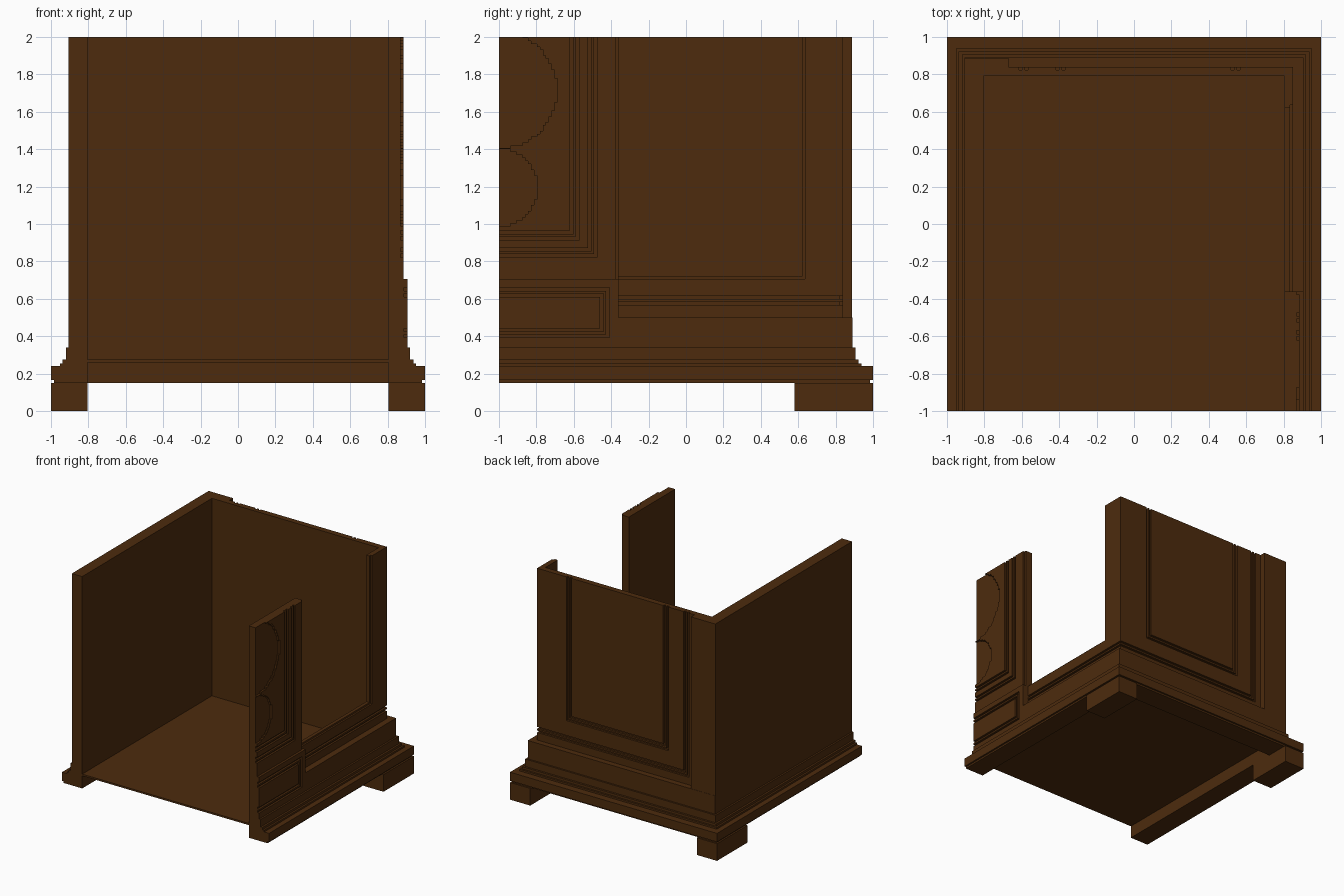
import bpy, bmesh, math

if "Cube" in bpy.data.objects:
    bpy.data.objects.remove(bpy.data.objects["Cube"])

wood = bpy.data.materials.new("dark brown wood")
wood.diffuse_color = (0.074, 0.0242, 0.004, 1)
wood.use_nodes = True
wood.node_tree.nodes["Principled BSDF"].inputs["Base Color"].default_value = wood.diffuse_color


def make(name, bm):
    bmesh.ops.recalc_face_normals(bm, faces=bm.faces)
    me = bpy.data.meshes.new(name)
    bm.to_mesh(me)
    bm.free()
    me.materials.append(wood)
    ob = bpy.data.objects.new(name, me)
    bpy.context.scene.collection.objects.link(ob)
    return ob


def loft(name, rings):
    """Join equal closed rings of points and cap both ends."""
    bm = bmesh.new()
    vs = [[bm.verts.new(p) for p in r] for r in rings]
    n = len(vs[0])
    for a, b in zip(vs, vs[1:]):
        for i in range(n):
            j = (i + 1) % n
            bm.faces.new((a[i], a[j], b[j], b[i]))
    bm.faces.new(vs[0])
    bm.faces.new(vs[-1])
    return make(name, bm)


def prism(name, pts, axis, lo, hi):
    """Extrude a flat outline along an axis."""
    place = {'x': lambda a, b, t: (t, a, b),
             'y': lambda a, b, t: (a, t, b),
             'z': lambda a, b, t: (a, b, t)}[axis]
    return loft(name, [[place(a, b, t) for a, b in pts] for t in (lo, hi)])


def rect(a0, a1, b0, b1):
    return [(a0, b0), (a1, b0), (a1, b1), (a0, b1)]


def cut(cutter, *targets):
    cutter.hide_render = True
    cutter.display_type = 'WIRE'
    for t in targets:
        m = t.modifiers.new(cutter.name, 'BOOLEAN')
        m.operation = 'DIFFERENCE'
        m.solver = 'EXACT'
        m.object = cutter


W = 0.017  # groove width and depth


def u_outline(a0, a1, b0):
    return [(a0, b0), (a1, b0), (a1, 2.1), (a1 - W, 2.1), (a1 - W, b0 + W),
            (a0 + W, b0 + W), (a0 + W, 2.1), (a0, 2.1)]


def c_outline(y1, z0, z1):
    return [(-1.1, z0), (y1, z0), (y1, z1), (-1.1, z1), (-1.1, z1 - W),
            (y1 - W, z1 - W), (y1 - W, z0 + W), (-1.1, z0 + W)]


# Stepped plinth moulding swept round left, back and right sides
profile = [(.805, .15), (.985, .15), (.985, .165), (1, .165), (1, .24),
           (.953, .24), (.953, .255), (.937, .255), (.937, .275),
           (.92, .275), (.92, .34), (.905, .34), (.905, .5), (.805, .5)]
back = lambda d: d if d > .96 else d - .015
plinth = loft("plinth_moulding", [
    [(-d, -1, z) for d, z in profile],
    [(-d, back(d), z) for d, z in profile],
    [(d, back(d), z) for d, z in profile],
    [(d, -1, z) for d, z in profile]])

# Feet at the back corners
for side, label in ((-1, "left"), (1, "right")):
    x0, x1 = sorted((side * .805, side * 1.0))
    prism("foot_" + label, rect(x0, x1, .58, 1), 'z', 0, .15)

# Thin floor
prism("floor", rect(-.805, .805, -1, .79), 'z', .26, .275)

# Left and back walls, with the back recessed
shell = prism("left_and_back_wall", [
    (-.905, -1), (-.905, .888), (-.67, .888), (-.67, .84), (.85, .84),
    (.85, .637), (.835, .637), (.835, .62), (.805, .62), (.805, .79),
    (-.805, .79), (-.805, -1)], 'z', .5, 2)

# Apron below the side opening, with a rebated edge
apron = prism("opening_apron", [
    (.805, .5), (.85, .5), (.85, .705), (.835, .705), (.835, .72),
    (.805, .72)], 'y', -.36, .637)

# Front right pier
pier_base = prism("pier_base", rect(-1, -.36, .5, .705), 'x', .805, .905)
pier = prism("pier_panel", [
    (.805, -1), (.885, -1), (.885, -.378), (.87, -.378), (.87, -.36),
    (.805, -.36)], 'z', .705, 2)

# Double grooves: outer line round the back and side, inner back frame
for i in range(2):
    s = i * .032
    cut(prism("cutter_back_outer", u_outline(-.615 + s, 1.5, .566 + s),
              'y', .84 - W, 1.0), shell)
    cut(prism("cutter_side_line", rect(-.5, .83, .566 + s, .566 + s + W),
              'x', .85 - W, .95), shell, apron)
    cut(prism("cutter_back_inner", u_outline(-.417 + s, .567 - s, .745 + s),
              'y', .84 - W, 1.0), shell)
    # pier panel frames
    for y1, z0 in ((-.476, .822), (-.57, .915)):
        cut(prism("cutter_pier_frame", u_outline(-3, y1 - s, z0 + s),
                  'x', .885 - W, 1.0), pier)
    # small lower panel frame
    cut(prism("cutter_lower_frame", c_outline(-.41 - s, .392 + s, .66 - s),
              'x', .905 - W, .96), plinth, pier_base)

# Stepped round recesses in the pier panel
for zc, r in ((1.715, .31), (1.195, .205)):
    rows = round(2 * r * 64)
    h = 2 * r / rows
    pts = [(-1.1, zc - r)]
    for k in range(rows):
        z = zc - r + k * h
        y = -1 + round(math.sqrt(max(0, r * r - (z + h / 2 - zc) ** 2)) * 64) / 64
        pts += [(y, z), (y, z + h)]
    pts.append((-1.1, zc + r))
    # drop repeated points on straight runs
    clean = [p for i, p in enumerate(pts) if not (
        0 < i < len(pts) - 1 and abs(pts[i - 1][0] - p[0]) < 1e-6
        and abs(pts[i + 1][0] - p[0]) < 1e-6)]
    out = []
    for p in clean:
        if not out or abs(out[-1][0] - p[0]) + abs(out[-1][1] - p[1]) > 1e-6:
            out.append(p)
    cut(prism("cutter_round_recess", out, 'x', .885 - W, 1.0), pier)
